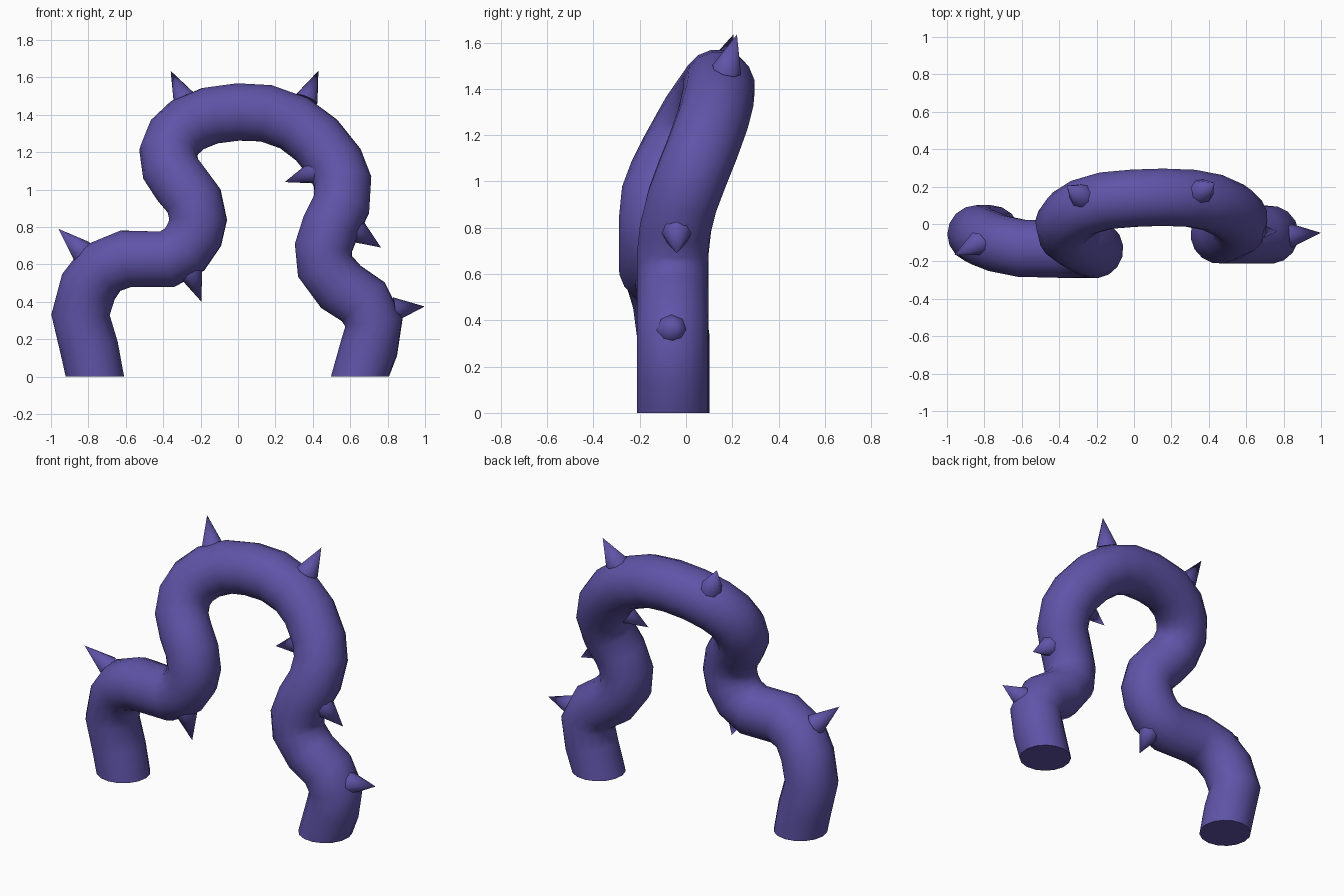
import bpy, bmesh, math
from mathutils import Vector

if "Cube" in bpy.data.objects:
    bpy.data.objects.remove(bpy.data.objects["Cube"])

purple = bpy.data.materials.new("dusky purple")
purple.diffuse_color = (0.115, 0.088, 0.39, 1)
purple.use_nodes = True
purple.node_tree.nodes["Principled BSDF"].inputs["Base Color"].default_value = purple.diffuse_color


def finish(bm, name, angle):
    """Turn a bmesh into a named, purple, smooth-shaded object."""
    bmesh.ops.recalc_face_normals(bm, faces=bm.faces[:])
    mesh = bpy.data.meshes.new(name)
    bm.to_mesh(mesh)
    bm.free()
    mesh.materials.append(purple)
    obj = bpy.data.objects.new(name, mesh)
    bpy.context.collection.objects.link(obj)
    bpy.context.view_layer.objects.active = obj
    obj.select_set(True)
    bpy.ops.object.shade_smooth_by_angle(angle=math.radians(angle))
    obj.select_set(False)
    return obj


# Centreline of the winding stem, from left foot to right foot
path = [Vector(p) for p in [
    (-.765, -.055, 0), (-.795, -.055, .15), (-.842, -.055, .33), (-.80, -.075, .48),
    (-.725, -.105, .58), (-.60, -.13, .63), (-.38, -.135, .627), (-.285, -.135, .68),
    (-.232, -.135, .76), (-.213, -.135, .84), (-.235, -.125, .94), (-.305, -.09, 1.03),
    (-.36, -.05, 1.11), (-.373, .0, 1.20), (-.34, .045, 1.28), (-.27, .09, 1.345),
    (-.15, .125, 1.395), (0, .138, 1.415), (.15, .143, 1.408), (.30, .138, 1.355),
    (.42, .115, 1.265), (.52, .07, 1.14), (.56, .03, 1.04), (.553, -.015, .92),
    (.495, -.045, .80), (.457, -.057, .69), (.465, -.057, .59), (.55, -.057, .48),
    (.67, -.057, .40), (.727, -.057, .29), (.70, -.057, .15), (.652, -.057, 0)]]
R, SIDES = 0.156, 16

# Stem: sweep a ring along the path, carrying its orientation forward
bm = bmesh.new()
side = Vector((0, 1, 0))
rings = []
last = len(path) - 1
for i, p in enumerate(path):
    if i == 0:
        t = Vector((0, 0, 1))
    elif i == last:
        t = Vector((0, 0, -1))
    else:
        t = ((path[i + 1] - p).normalized() + (p - path[i - 1]).normalized()).normalized()
    side = (side - t * side.dot(t)).normalized()
    other = t.cross(side)
    rings.append([bm.verts.new(p + R * (side * math.cos(a) + other * math.sin(a)))
                  for a in (2 * math.pi * k / SIDES for k in range(SIDES))])
for a, b in zip(rings, rings[1:]):
    for k in range(SIDES):
        n = (k + 1) % SIDES
        bm.faces.new((a[k], a[n], b[n], b[k]))
bm.faces.new(rings[0])
bm.faces.new(rings[-1])
finish(bm, "winding_stem", 60)

# Thorns: (centre of the base on the stem, tip)
thorns = [
    ((-.845, -.11, .68), (-.96, -.165, .79)),
    ((-.245, -.16, .535), (-.195, -.18, .40)),
    ((-.29, .155, 1.495), (-.36, .205, 1.635)),
    ((.37, .18, 1.495), (.43, .22, 1.635)),
    ((.40, .03, 1.09), (.25, .02, 1.04)),
    ((.645, -.04, .77), (.765, -.04, .69)),
    ((.85, -.06, .36), (.998, -.047, .375)),
]
for n, (base, tip) in enumerate(thorns, 1):
    base, tip = Vector(base), Vector(tip)
    axis = (tip - base).normalized()
    length = (tip - base).length + 0.015
    bm = bmesh.new()
    bmesh.ops.create_cone(bm, cap_ends=True, segments=8, radius1=0.066, radius2=0,
                          depth=length)
    rot = axis.to_track_quat('Z', 'Y')
    for v in bm.verts:
        v.co = rot @ v.co + tip - axis * length / 2
    finish(bm, f"thorn_{n}", 60)
